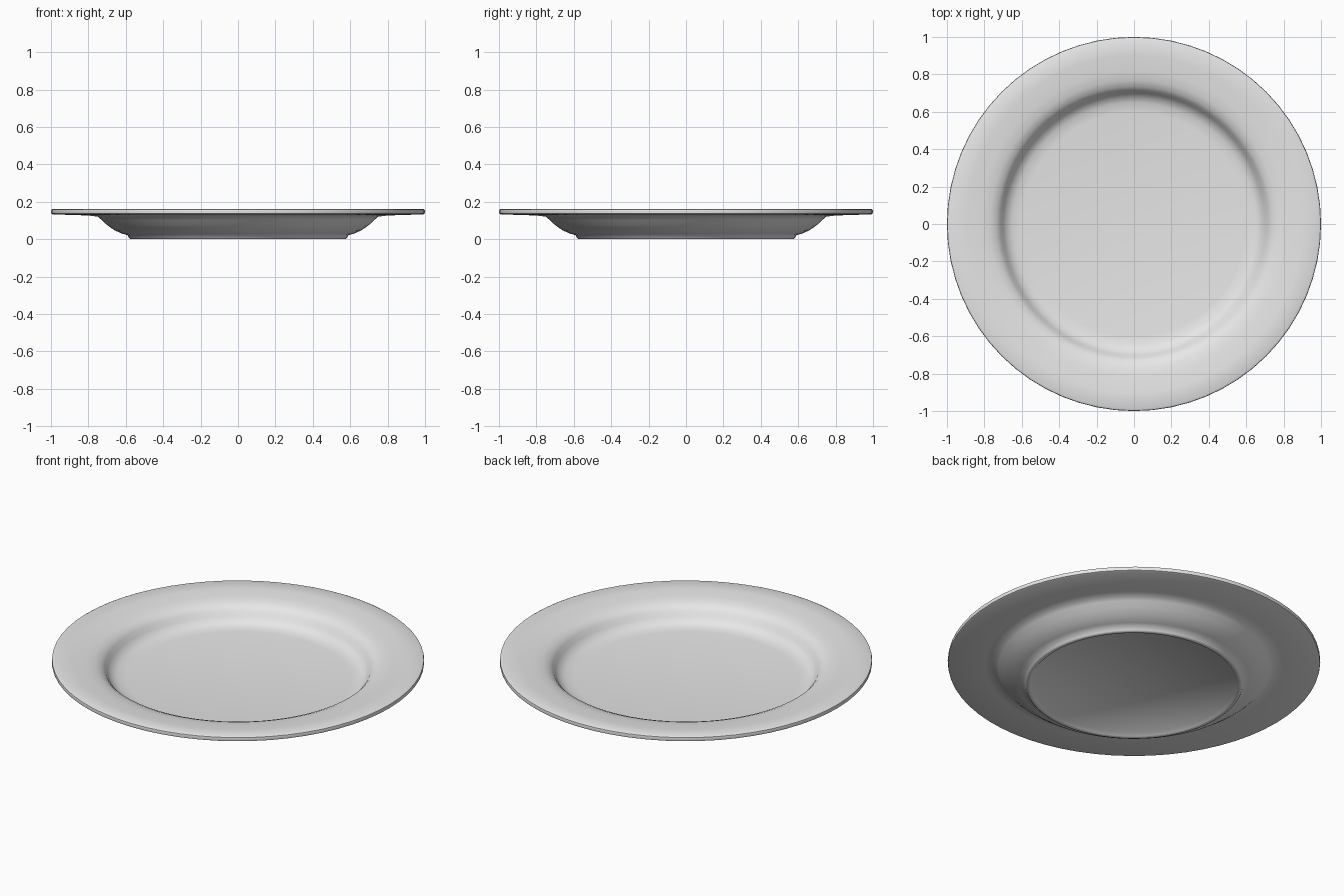
import bpy, bmesh, math

cube = bpy.data.objects.get("Cube")
if cube:
    bpy.data.objects.remove(cube, do_unlink=True)

SEGMENTS = 64

# Glaze colour
glaze = bpy.data.materials.new("pale_grey_ceramic")
glaze.use_nodes = True
colour = (0.8, 0.8, 0.8, 1)
glaze.diffuse_color = colour
glaze.node_tree.nodes["Principled BSDF"].inputs["Base Color"].default_value = colour

# Half profile from underside centre, around the rim, to the well centre
underside = [(0, 0.018), (0.54, 0.018), (0.555, 0.003), (0.565, 0), (0.575, 0),
             (0.582, 0.006), (0.59, 0.022), (0.62, 0.03), (0.66, 0.048),
             (0.70, 0.076), (0.73, 0.104), (0.75, 0.121), (0.80, 0.127)]
rim = [(0.99, 0.133), (0.998, 0.137), (1, 0.147), (0.998, 0.158), (0.988, 0.163)]
well = [(0.90, 0.158), (0.82, 0.152), (0.77, 0.144), (0.735, 0.13), (0.715, 0.11),
        (0.70, 0.085), (0.68, 0.062), (0.65, 0.048), (0.60, 0.042), (0, 0.038)]


def lathe(name, profile):
    bm = bmesh.new()
    verts = [bm.verts.new((r, 0, z)) for r, z in profile]
    edges = [bm.edges.new(pair) for pair in zip(verts, verts[1:])]
    bmesh.ops.spin(bm, geom=verts + edges, cent=(0, 0, 0), axis=(0, 0, 1),
                   angle=math.tau, steps=SEGMENTS, use_duplicate=False)
    bmesh.ops.remove_doubles(bm, verts=bm.verts, dist=0.0001)
    bmesh.ops.recalc_face_normals(bm, faces=bm.faces)
    mesh = bpy.data.meshes.new(name)
    bm.to_mesh(mesh)
    bm.free()
    mesh.materials.append(glaze)
    obj = bpy.data.objects.new(name, mesh)
    bpy.context.collection.objects.link(obj)
    return obj


# Plate
plate = lathe("plate", underside + rim + well)
bpy.ops.object.select_all(action="DESELECT")
plate.select_set(True)
bpy.context.view_layer.objects.active = plate
bpy.ops.object.shade_smooth_by_angle(angle=math.radians(50))
